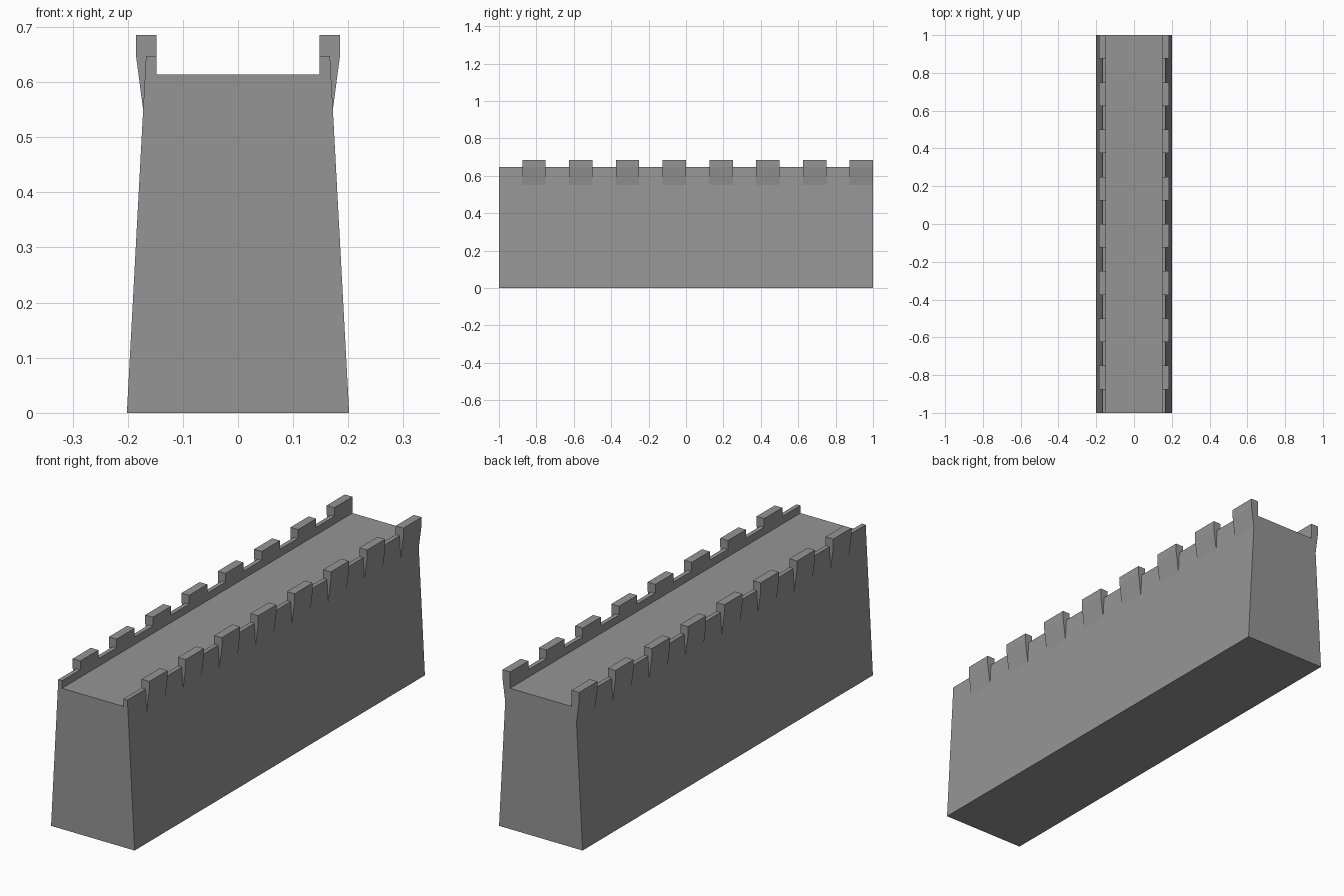
import bpy, bmesh, math

if "Cube" in bpy.data.objects:
    bpy.data.objects.remove(bpy.data.objects["Cube"])

# Half cross-sections (x, z): plain parapet and flared merlon
BASE = [(0.2015, 0.0), (0.172, 0.55)]
INNER = [(0.148, 0.647), (0.148, 0.614)]
GAP = BASE + [(0.1668, 0.647)] + INNER
FLARE = [(0.185, 0.648), (0.185, 0.685), (0.148, 0.685)]
MERLON = BASE + FLARE + INNER
FLANK = [BASE[1]] + FLARE + [INNER[0], GAP[2]]
CELLS = 16
STEP = 2.0 / CELLS


def mirrored(half):
    return half + [(-x, z) for x, z in reversed(half)]


bm = bmesh.new()


def face(points):
    bm.faces.new([bm.verts.new(p) for p in points])


def cap(section, y):
    face([(x, y, z) for x, z in section])


# Skin of the wall: alternate plain and merlon cells along y
for i in range(CELLS):
    y0, y1 = -1 + i * STEP, -1 + (i + 1) * STEP
    ring = mirrored(MERLON if i % 2 else GAP)
    for (xa, za), (xb, zb) in zip(ring, ring[1:] + ring[:1]):
        face([(xa, y0, za), (xb, y0, zb), (xb, y1, zb), (xa, y1, za)])
    # Merlon flanks on both parapets where the section changes
    if i > 0:
        for s in (1, -1):
            cap([(s * x, z) for x, z in FLANK], y0)

# Wall ends
cap(mirrored(GAP), -1)
cap(mirrored(MERLON), 1)

# Weld and merge the coplanar cells into clean flat faces
bmesh.ops.remove_doubles(bm, verts=bm.verts[:], dist=1e-5)
bmesh.ops.recalc_face_normals(bm, faces=bm.faces[:])
bmesh.ops.dissolve_limit(bm, angle_limit=math.radians(1),
                         verts=bm.verts[:], edges=bm.edges[:])

mesh = bpy.data.meshes.new("castle_wall")
bm.to_mesh(mesh)
bm.free()
wall = bpy.data.objects.new("castle_wall", mesh)
bpy.context.collection.objects.link(wall)

# Dark grey stone
stone = bpy.data.materials.new("dark_stone")
stone.diffuse_color = (0.3, 0.3, 0.3, 1)
stone.use_nodes = True
stone.node_tree.nodes["Principled BSDF"].inputs["Base Color"].default_value = stone.diffuse_color
mesh.materials.append(stone)
